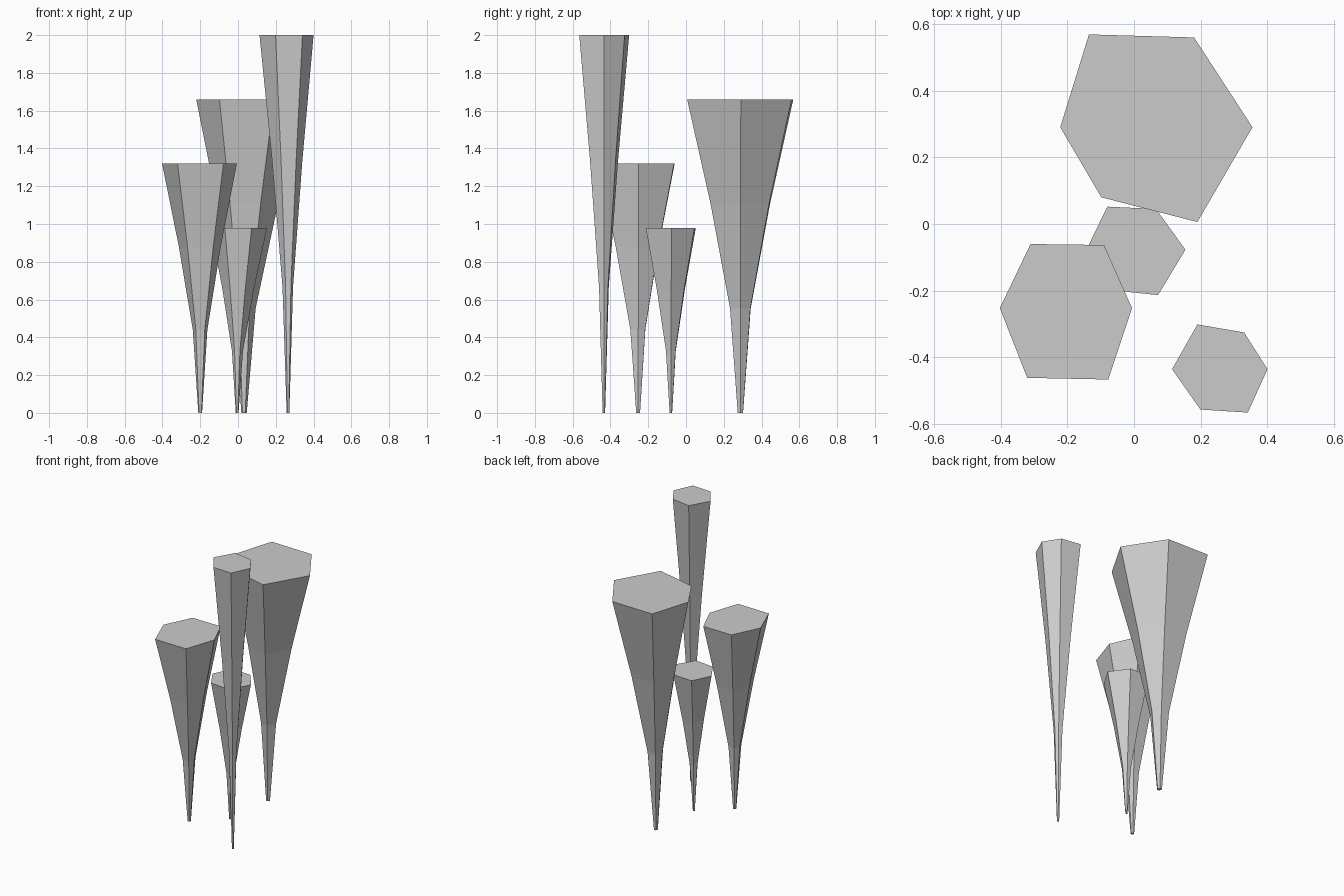
import bpy, bmesh

if "Cube" in bpy.data.objects:
    bpy.data.objects.remove(bpy.data.objects["Cube"])

# flare of each column: (fraction of height, fraction of top outline)
FLARE = [(0, 0.05), (1 / 3, 0.195), (2 / 3, 0.56), (1, 1)]


def column(name, height, foot, outline):
    """Six-sided column flaring from a narrow foot to an irregular flat top."""
    bm = bmesh.new()
    cx, cy = foot
    rings = [[bm.verts.new((cx + (x - cx) * s, cy + (y - cy) * s, height * t))
              for x, y in outline] for t, s in FLARE]
    n = len(outline)
    for a, b in zip(rings, rings[1:]):
        for i in range(n):
            j = (i + 1) % n
            bm.faces.new((a[i], a[j], b[j], b[i]))
    bm.faces.new(rings[0])
    bm.faces.new(rings[-1])
    bmesh.ops.recalc_face_normals(bm, faces=bm.faces)
    me = bpy.data.meshes.new(name)
    bm.to_mesh(me)
    bm.free()
    bpy.context.collection.objects.link(bpy.data.objects.new(name, me))


# slender front column
column("tall_column", 2.0, (0.265, -0.435),
       [(0.40, -0.435), (0.33, -0.325), (0.19, -0.301),
        (0.114, -0.435), (0.199, -0.556), (0.341, -0.565)])
# broad rear column
column("wide_column", 1.66, (0.03, 0.288),
       [(0.355, 0.29), (0.18, 0.559), (-0.135, 0.568),
        (-0.221, 0.29), (-0.098, 0.08), (0.19, 0.006)])
# left column
column("medium_column", 1.32, (-0.20, -0.253),
       [(-0.006, -0.252), (-0.09, -0.063), (-0.31, -0.06),
        (-0.402, -0.252), (-0.32, -0.461), (-0.077, -0.466)])
# short centre column
column("short_column", 0.98, (-0.005, -0.08),
       [(0.154, -0.077), (0.066, 0.045), (-0.08, 0.052),
        (-0.143, -0.078), (-0.07, -0.198), (0.072, -0.213)])
